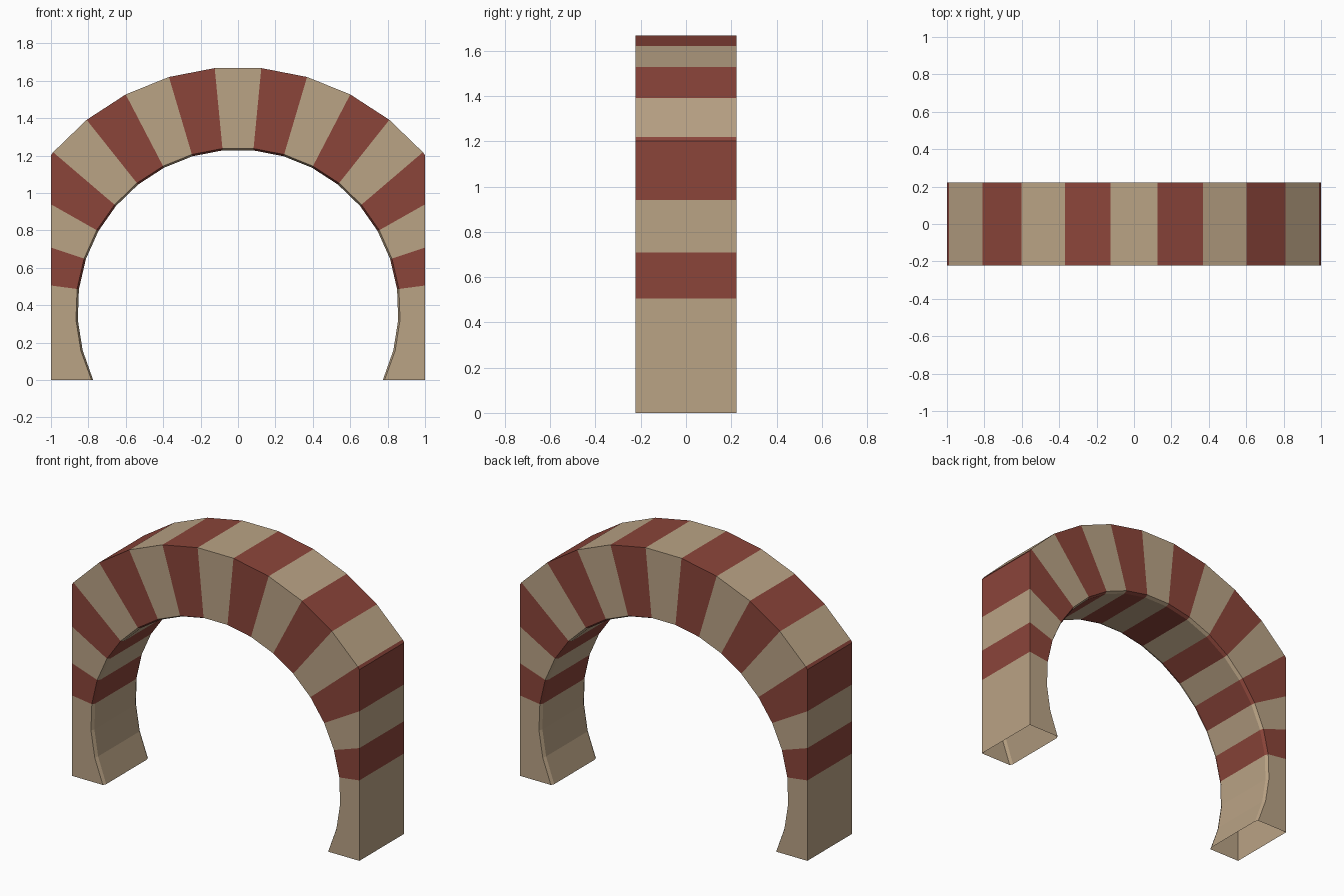
import bpy, bmesh, math

if "Cube" in bpy.data.objects:
    bpy.data.objects.remove(bpy.data.objects["Cube"])

STEP = 11.0            # degrees per arch stone
CZ = 0.374             # height of the arch centre
R_OUT, R_EDGE, R_SOFFIT = 1.30, 0.868, 0.858
D, BEVEL = 0.223, 0.02  # half depth, depth of the inner edge bevel


def material(name, rgb):
    m = bpy.data.materials.new(name)
    m.diffuse_color = (*rgb, 1)
    m.use_nodes = True
    m.node_tree.nodes["Principled BSDF"].inputs["Base Color"].default_value = m.diffuse_color
    return m


def polar(r, deg):
    a = math.radians(deg)
    return r * math.sin(a), CZ + r * math.cos(a)


def outer_point(deg):
    # outer ring, cut off by the vertical side wall at x = 1
    x, z = polar(R_OUT, deg)
    if x > 1 or deg > 90:
        z = CZ + 1 / math.tan(math.radians(deg))
        x = 1
    return x, z


# one side: (outer, edge, soffit, stone number) for each radial joint
rays = []
for k in range(11):
    deg = STEP * (k + 0.5)
    pts = [outer_point(deg), polar(R_EDGE, deg), polar(R_SOFFIT, deg)]
    if k == 10:                       # foot stands flat on the floor
        pts = [(x, 0) for x, z in pts]
    rays.append((pts, k))
    if k == 4:                        # corner where the ring meets the wall
        (x0, z0), (x1, z1) = polar(R_OUT, deg), polar(R_OUT, deg + STEP)
        zc = z0 + (z1 - z0) * (1 - x0) / (x1 - x0)
        rays.append(([(1, zc), pts[1], pts[2]], k))

mirrored = [([(-x, z) for x, z in p], k) for p, k in reversed(rays)]
rays = mirrored + rays

# hollow arch shell, open underneath the feet
bm = bmesh.new()
rings = []
for (o, e, s), k in rays:
    loop = [(o, -D), (o, D), (e, D), (s, D - BEVEL), (s, BEVEL - D), (e, -D)]
    rings.append([bm.verts.new((p[0], y, p[1])) for p, y in loop])

for i in range(len(rings) - 1):
    a, b = rings[i], rings[i + 1]
    ka, kb = rays[i][1], rays[i + 1][1]
    if ka == kb == 0:
        stone = 0                     # keystone
    elif ka == kb:
        stone = ka + 1                # sliver beside the wall corner
    else:
        stone = max(ka, kb)
    red = stone % 2 == 1 and stone < 8
    for j in range(6):
        n = (j + 1) % 6
        f = bm.faces.new((a[j], a[n], b[n], b[j]))
        f.material_index = int(red)

bmesh.ops.remove_doubles(bm, verts=bm.verts, dist=0.0005)
bmesh.ops.recalc_face_normals(bm, faces=bm.faces)

mesh = bpy.data.meshes.new("striped_arch")
bm.to_mesh(mesh)
bm.free()
mesh.materials.append(material("tan stone", (0.491, 0.366, 0.235)))
mesh.materials.append(material("red stone", (0.258, 0.059, 0.042)))
arch = bpy.data.objects.new("striped_arch", mesh)
bpy.context.collection.objects.link(arch)
